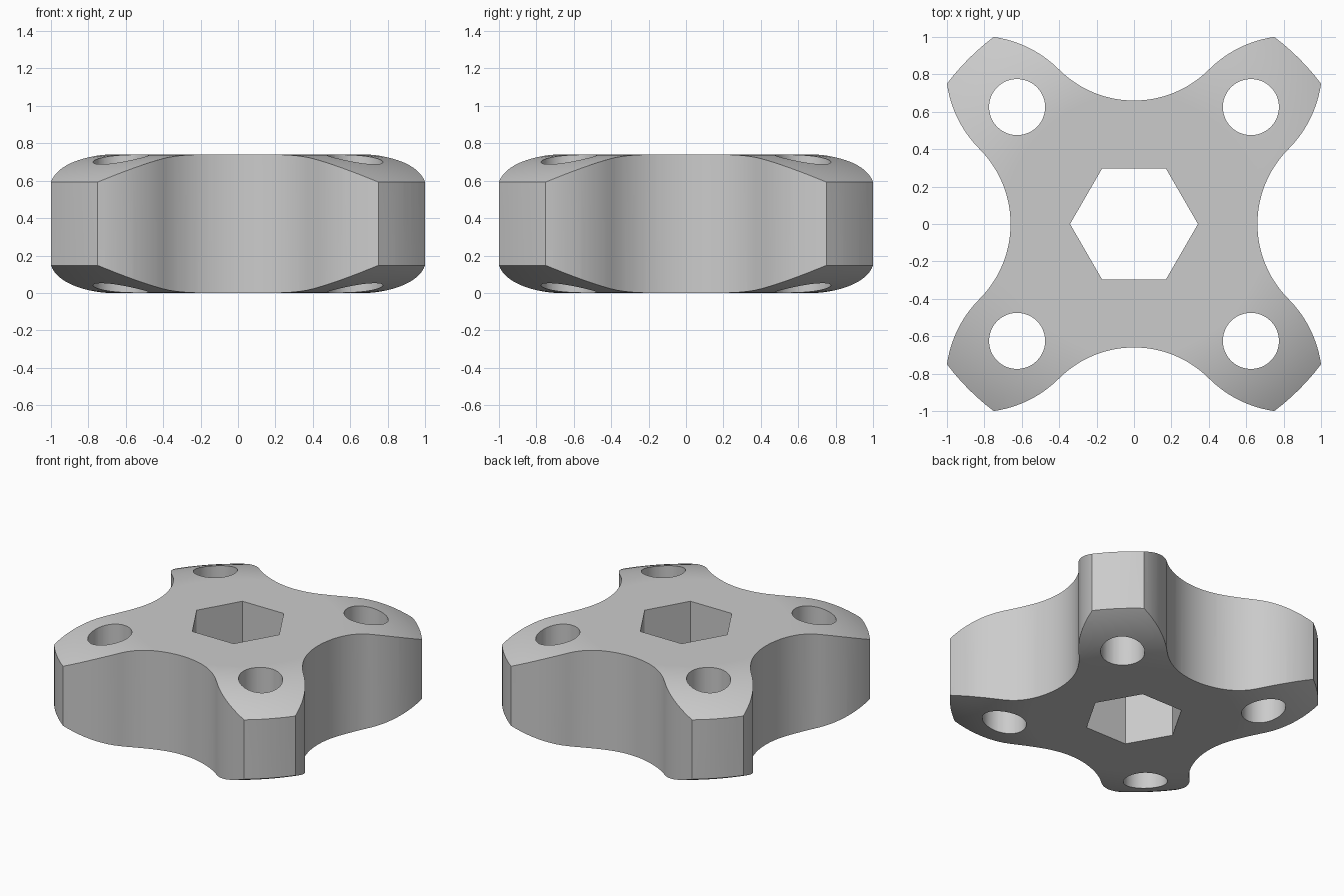
import bpy, bmesh, math
from mathutils import Vector

HEIGHT = 0.74
TIP = 1.25              # radius of the arm tips

if "Cube" in bpy.data.objects:
    bpy.data.objects.remove(bpy.data.objects["Cube"], do_unlink=True)

grey = bpy.data.materials.new("plain grey")
grey.use_nodes = True
tone = (0.6, 0.6, 0.6, 1)
grey.diffuse_color = tone
grey.node_tree.nodes["Principled BSDF"].inputs["Base Color"].default_value = tone


def make_object(name, bm):
    bmesh.ops.recalc_face_normals(bm, faces=bm.faces)
    mesh = bpy.data.meshes.new(name)
    bm.to_mesh(mesh)
    bm.free()
    mesh.materials.append(grey)
    obj = bpy.data.objects.new(name, mesh)
    bpy.context.collection.objects.link(obj)
    return obj


def prism(name, points, low, high):
    bm = bmesh.new()
    face = bm.faces.new([bm.verts.new((x, y, low)) for x, y in points])
    top = bmesh.ops.extrude_face_region(bm, geom=[face])["geom"]
    bmesh.ops.translate(bm, vec=(0, 0, high - low),
                        verts=[v for v in top if isinstance(v, bmesh.types.BMVert)])
    return make_object(name, bm)


def arc(centre, radius, start, end, steps):
    angles = [math.radians(start + (end - start) * i / steps) for i in range(steps + 1)]
    return [(centre[0] + radius * math.cos(a), centre[1] + radius * math.sin(a)) for a in angles]


def combine(target, tool, operation):
    mod = target.modifiers.new(tool.name, "BOOLEAN")
    mod.object, mod.operation, mod.solver = tool, operation, "EXACT"
    bpy.context.view_layer.objects.active = target
    bpy.ops.object.modifier_apply(modifier=mod.name)
    bpy.data.objects.remove(tool, do_unlink=True)


# Star outline: one quarter is hollow, flank, tip and flank, then it is turned
scoop = 0.567
hollow = arc((0, 0.66 + scoop), scoop, -135, -45, 28)
join, corner = Vector(hollow[-1]), Vector((0.75, 1.0))
chord = corner - join
turn = math.radians(45) - math.atan2(chord.y, chord.x)
bend = chord.length / (2 * math.sin(turn))
centre = join + Vector((1, -1)).normalized() * bend
flank = arc(centre, bend, 135, 135 - 2 * math.degrees(turn), 10)
tip_angle = math.degrees(math.atan2(corner.y, corner.x))
tip = arc((0, 0), TIP, tip_angle, 90 - tip_angle, 6)
mirrored_flank = [(y, x) for x, y in reversed(flank)]
quarter = hollow[:-1] + flank[:-1] + tip[:-1] + mirrored_flank[:-1]
outline = []
for k in range(4):
    c, s = round(math.cos(k * math.pi / 2)), round(math.sin(k * math.pi / 2))
    outline += [(c * x + s * y, c * y - s * x) for x, y in quarter]
body = prism("four_arm_knob", outline, -0.2, HEIGHT + 0.2)

# Turned envelope that rounds the arms off above and below
flat, drop = 0.70, 0.147
reach = TIP - flat
curve = (reach ** 2 + drop ** 2) / (2 * drop)
profile = []
for i in range(15):
    d = (reach + 0.06) * i / 14
    profile.append((flat + d, HEIGHT - curve + math.sqrt(curve ** 2 - d ** 2)))
profile += [(r, HEIGHT - z) for r, z in reversed(profile)]
bm = bmesh.new()
line = [bm.verts.new((r, 0, z)) for r, z in profile]
edges = [bm.edges.new(pair) for pair in zip(line, line[1:])]
bmesh.ops.spin(bm, geom=line + edges, cent=(0, 0, 0), axis=(0, 0, 1),
               angle=2 * math.pi, steps=128)
bmesh.ops.remove_doubles(bm, verts=bm.verts, dist=0.0001)
bmesh.ops.holes_fill(bm, edges=[e for e in bm.edges if e.is_boundary], sides=0)
combine(body, make_object("envelope", bm), "INTERSECT")

# Hexagonal centre opening and a round hole through each arm
hexagon = arc((0, 0), 0.342, 0, 300, 5)
combine(body, prism("hex_opening", hexagon, -0.5, HEIGHT + 0.5), "DIFFERENCE")
for x in (-0.625, 0.625):
    for y in (-0.625, 0.625):
        ring = arc((x, y), 0.15, 0, 360, 48)[:-1]
        combine(body, prism("arm_hole", ring, -0.5, HEIGHT + 0.5), "DIFFERENCE")

# Smooth curved walls with crisp edges
bpy.ops.object.select_all(action="DESELECT")
body.select_set(True)
bpy.context.view_layer.objects.active = body
bpy.ops.object.shade_smooth_by_angle(angle=math.radians(30))
normals = body.modifiers.new("weighted_normals", "WEIGHTED_NORMAL")
normals.keep_sharp = True
